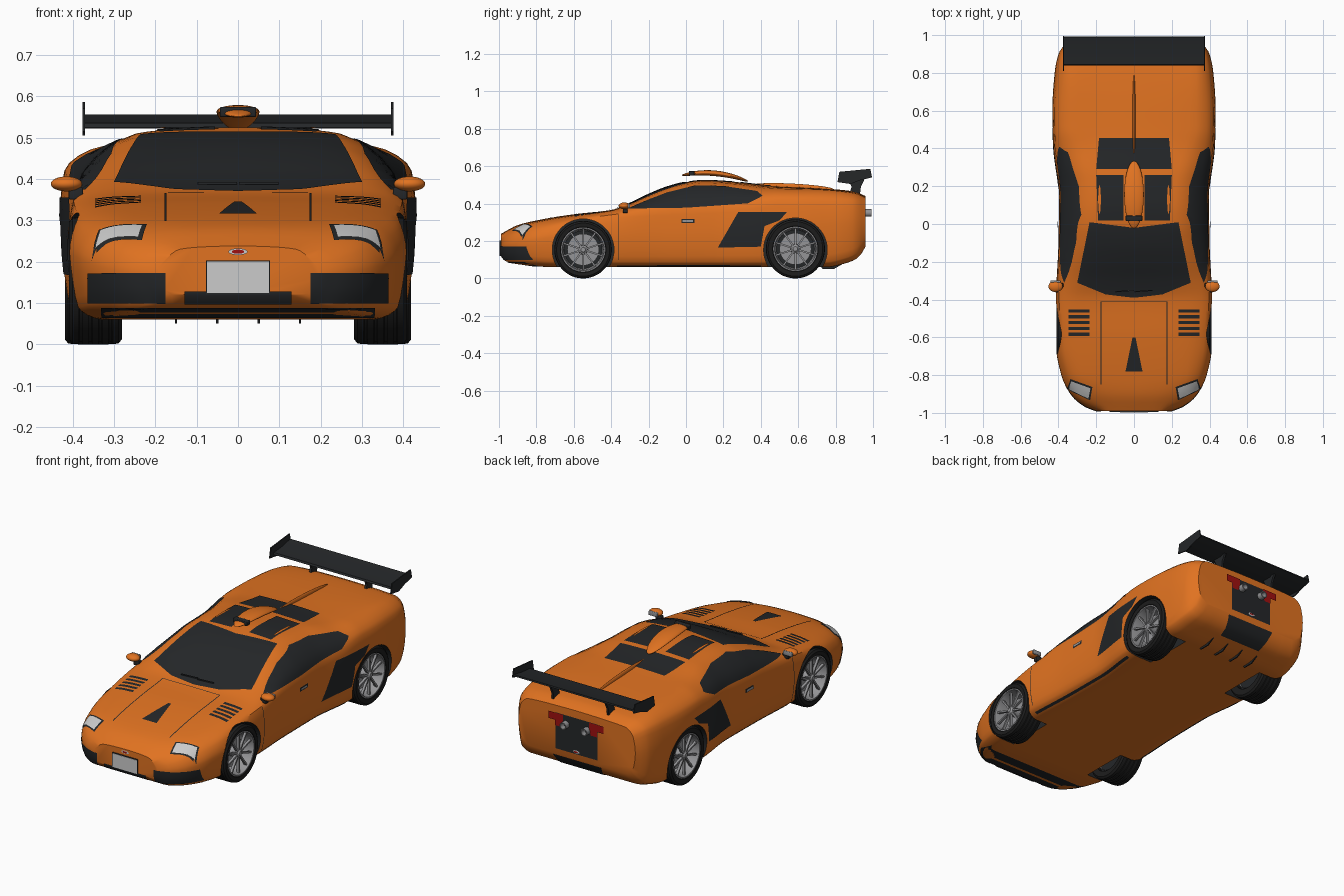
import bpy, bmesh, math
from mathutils import Vector, Matrix
from mathutils.bvhtree import BVHTree

if "Cube" in bpy.data.objects:
    bpy.data.objects.remove(bpy.data.objects["Cube"])


def material(name, r, g, b):
    m = bpy.data.materials.new(name)
    m.diffuse_color = (r, g, b, 1)
    m.use_nodes = True
    m.node_tree.nodes["Principled BSDF"].inputs["Base Color"].default_value = m.diffuse_color
    return m


ORANGE = material("orange_paint", 0.75, 0.17, 0.015)
BLACK = material("black_trim", 0.018, 0.02, 0.022)
TYRE = material("tyre_rubber", 0.012, 0.012, 0.012)
METAL = material("grey_metal", 0.3, 0.3, 0.31)
WHITE = material("white", 0.7, 0.7, 0.7)
RED = material("red_lens", 0.35, 0.005, 0.005)


def finish(name, bm, mat, angle=35, recalc=True):
    if recalc:
        bmesh.ops.recalc_face_normals(bm, faces=bm.faces)
    me = bpy.data.meshes.new(name)
    bm.to_mesh(me)
    bm.free()
    ob = bpy.data.objects.new(name, me)
    bpy.context.collection.objects.link(ob)
    me.materials.append(mat)
    smooth(ob, angle)
    return ob


def smooth(ob, angle):
    bpy.ops.object.select_all(action='DESELECT')
    ob.select_set(True)
    bpy.context.view_layer.objects.active = ob
    bpy.ops.object.shade_smooth_by_angle(angle=math.radians(angle))


def spline(keys):
    """Monotone cubic through (t, value) keys."""
    t, v = zip(*keys)
    d = [(v[i+1]-v[i])/(t[i+1]-t[i]) for i in range(len(t)-1)]
    m = [d[0]] + [2*a*b/(a+b) if a*b > 0 else 0 for a, b in zip(d, d[1:])] + [d[-1]]

    def f(x):
        i = max(k for k in range(len(d)) if k == 0 or t[k] <= x)
        h = t[i+1]-t[i]
        s = (x-t[i])/h
        return ((2*s**3-3*s*s+1)*v[i] + (s**3-2*s*s+s)*h*m[i]
                + (3*s*s-2*s**3)*v[i+1] + (s**3-s*s)*h*m[i+1])
    return f


# body profiles along y
width = spline([(-.99, .2), (-.96, .27), (-.9, .335), (-.8, .385), (-.65, .412), (-.4, .413), (-.1, .4),
                (.15, .397), (.4, .425), (.6, .433), (.8, .42), (.9, .4), (.96, .36)])
bottom = spline([(-.99, .12), (-.96, .09), (-.85, .07), (-.7, .06), (.75, .06), (.85, .08), (.92, .11), (.96, .17)])
middle = spline([(-.99, .17), (-.7, .22), (0, .24), (.96, .3)])
belt_w = spline([(-.99, .9), (-.7, .93), (-.4, .96), (-.1, .985), (.3, .98), (.6, .97), (.96, .96)])
belt_z = spline([(-.99, .2), (-.9, .245), (-.7, .29), (-.4, .34), (-.2, .36), (.1, .375), (.3, .39),
                 (.5, .42), (.9, .41), (.96, .39)])
roof_w = spline([(-.99, .14), (-.8, .28), (-.4, .3), (-.3, .29), (-.15, .27), (0, .245), (.2, .25),
                 (.35, .28), (.5, .33), (.8, .33), (.96, .3)])
roof_z = spline([(-.99, .23), (-.9, .272), (-.8, .3), (-.6, .335), (-.4, .363), (-.3, .395), (-.2, .437),
                 (-.1, .475), (0, .503), (.1, .51), (.25, .505), (.45, .48), (.7, .475), (.9, .455), (.96, .43)])
top_z = spline([(-.99, .238), (-.9, .285), (-.8, .31), (-.6, .343), (-.4, .366), (-.3, .402), (-.2, .45),
                (-.1, .49), (0, .515), (.1, .525), (.25, .517), (.45, .495), (.7, .483), (.9, .465), (.96, .44)])


def section(y):
    w, b, xr, zr, zt = width(y), bottom(y), roof_w(y), roof_z(y), top_z(y)
    p = [(-.8*w, b), (0, b), (.8*w, b), (.95*w, b+.03), (w, middle(y)), (belt_w(y)*w, belt_z(y)),
         (xr, zr), (.55*xr, zr+.75*(zt-zr)), (0, zt), (-.55*xr, zr+.75*(zt-zr))]
    t = [0]
    for a, c in zip(p, p[1:]):
        t.append(t[-1] + math.dist(a, c))
    fx, fz = spline([(k, q[0]) for k, q in zip(t, p)]), spline([(k, q[1]) for k, q in zip(t, p)])
    half = [(fx(s), fz(s)) for i in range(1, 8) for s in [t[i]+(t[i+1]-t[i])*j/4 for j in range(4)]] + [(0, zt)]
    return half + [(-x, z) for x, z in half[-2:0:-1]]


# body loft
bm = bmesh.new()
N = 84
rings = [[bm.verts.new((x, y, z)) for x, z in section(y)] for y in [-.99+1.95*i/N for i in range(N+1)]]
for a, b in zip(rings, rings[1:]):
    for i in range(len(a)):
        j = (i+1) % len(a)
        bm.faces.new((a[i], a[j], b[j], b[i]))
bm.faces.new(rings[0])
bm.faces.new(rings[-1])
bmesh.ops.recalc_face_normals(bm, faces=bm.faces)
skin = BVHTree.FromBMesh(bm)
body = finish("body", bm, ORANGE)

# wheel arches cut from the body
for y, r in ((-.55, .165), (.585, .17)):
    for s in (1, -1):
        bm = bmesh.new()
        bmesh.ops.create_cone(bm, cap_ends=True, segments=48, radius1=r, radius2=r, depth=.3,
                              matrix=Matrix.Translation((s*.405, y, .153)) @ Matrix.Rotation(math.pi/2, 4, 'Y'))
        cutter = finish("arch_cutter", bm, BLACK)
        cutter.hide_render = True
        mod = body.modifiers.new("arch", 'BOOLEAN')
        mod.operation, mod.solver, mod.object = 'DIFFERENCE', 'EXACT', cutter
        mod.material_mode = 'TRANSFER'
        bpy.context.view_layer.objects.active = body
        bpy.ops.object.modifier_apply(modifier="arch")
        bpy.data.objects.remove(cutter)
smooth(body, 35)

VIEWS = {'top': (lambda a, b: (a, b, 2), (0, 0, -1)), 'front': (lambda a, b: (a, -2, b), (0, 1, 0)),
         'back': (lambda a, b: (a, 2, b), (0, -1, 0)), 'side': (lambda a, b: (2, a, b), (-1, 0, 0))}


def panel(name, pts, view, mat, mirror=False, off=.003, step=.02):
    """Flat outline gridded and laid onto the body skin."""
    place, d = VIEWS[view]
    d = Vector(d)
    for s in ((1, -1) if mirror else (1,)):
        bm = bmesh.new()
        bm.faces.new([bm.verts.new(place(*p)) for p in pts])
        for ax in range(3):
            lo, hi = min(v.co[ax] for v in bm.verts), max(v.co[ax] for v in bm.verts)
            for k in range(1, int((hi-lo)/step)+1):
                co, no = Vector(), Vector()
                co[ax], no[ax] = lo+k*step-1e-4, 1
                bmesh.ops.bisect_plane(bm, geom=bm.verts[:]+bm.edges[:]+bm.faces[:], plane_co=co, plane_no=no)
        for v in bm.verts[:]:
            hit, n, _, _ = skin.ray_cast(v.co, d)
            if hit is None:
                bm.verts.remove(v)
            else:
                v.co = hit + n*off
        bm.normal_update()
        bmesh.ops.reverse_faces(bm, faces=[f for f in bm.faces if f.normal.dot(d) > 0])
        if s < 0:
            bmesh.ops.scale(bm, vec=(-1, 1, 1), verts=bm.verts)
            bmesh.ops.reverse_faces(bm, faces=bm.faces)
        finish(name, bm, mat, recalc=False)


def rect(a0, a1, b0, b1):
    return [(a0, b0), (a1, b0), (a1, b1), (a0, b1)]


def oval(a, b, ra, rb):
    return [(a+ra*math.cos(k*math.pi/12), b+rb*math.sin(k*math.pi/12)) for k in range(24)]


# glass and roof panels
panel("windscreen", [(-.3, -.31), (-.15, -.372), (0, -.39), (.15, -.372), (.3, -.31), (.235, .01), (0, -.02),
                     (-.235, .01)], 'top', BLACK)
panel("side_window", [(-.31, .372), (0, .377), (.33, .4), (.41, .44), (.38, .465), (.2, .492), (.05, .495),
                      (-.1, .458), (-.2, .42)], 'side', BLACK, True)
panel("engine_cover_glass", [(-.2, .29), (.2, .29), (.185, .455), (-.185, .455)], 'top', BLACK)
panel("roof_panel", [(.055, .02), (.19, .02), (.2, .26), (.055, .26)], 'top', BLACK, True)
panel("roof_rib", oval(.182, .13, .007, .075), 'top', ORANGE, True, .007)
# bonnet details
panel("bonnet_seam", rect(.173, .178, -.85, -.41), 'top', BLACK, True)
panel("bonnet_rear_seam", rect(-.178, .178, -.413, -.409), 'top', BLACK)
panel("bonnet_vent", [(-.008, -.6), (-.045, -.78), (.045, -.78), (.008, -.6)], 'top', BLACK)
for i in range(5):
    panel("bonnet_louvre", rect(.235, .345, -.592+.031*i, -.575+.031*i), 'top', BLACK, True)
panel("headlight_frame", [(.335, -.82), (.22, -.862), (.232, -.932), (.352, -.874)], 'top', BLACK, True)
panel("headlight", [(.33, -.83), (.23, -.868), (.24, -.922), (.342, -.872)], 'top', WHITE, True, .006)
# nose
panel("corner_grille", rect(.175, .362, .1, .172), 'front', BLACK, True)
panel("centre_grille", rect(-.13, .13, .1, .128), 'front', BLACK, False, .005)
panel("front_lip", rect(-.33, .33, .066, .09), 'front', BLACK)
panel("front_badge", oval(0, .224, .023, .008), 'front', WHITE, False, .004)
panel("front_badge_centre", oval(0, .224, .015, .005), 'front', RED, False, .006)
# sides
panel("side_intake", [(.17, .165), (.4, .17), (.42, .28), (.5, .31), (.54, .355), (.28, .355)], 'side', BLACK, True)
panel("door_seam", rect(-.362, -.358, .1, .34), 'side', BLACK, True)
panel("sill_trim", rect(-.37, .4, .066, .073), 'side', BLACK, True)
panel("door_handle_frame", rect(-.025, .045, .297, .318), 'side', BLACK, True)
panel("door_handle", rect(-.018, .038, .302, .313), 'side', METAL, True, .007)
# tail
panel("tail_panel", rect(-.13, .13, .2, .4), 'back', BLACK)
panel("tail_light", [(.08, .36), (.09, .33), (.13, .33), (.13, .36), (.17, .36), (.17, .4), (.08, .4)],
      'back', RED, True, .007)
panel("diffuser_panel", [(-.13, .085), (.13, .085), (.15, .165), (-.15, .165)], 'back', BLACK)
panel("rear_badge", oval(0, .215, .02, .008), 'back', WHITE, False, .007)
panel("rear_badge_centre", oval(0, .215, .013, .005), 'back', RED, False, .01)


def box(name, c, size, mat, bevel=0, rot=0, axis='X'):
    bm = bmesh.new()
    bmesh.ops.create_cube(bm, size=1, matrix=Matrix.Translation(c) @ Matrix.Rotation(rot, 4, axis)
                          @ Matrix.Diagonal((*size, 1)))
    if bevel:
        bmesh.ops.bevel(bm, geom=bm.edges[:], offset=bevel, segments=3, affect='EDGES', profile=.5)
    return finish(name, bm, mat)


def plate(name, pts, x, thick, mat):
    """(y, z) outline extruded along x."""
    bm = bmesh.new()
    f = bm.faces.new([bm.verts.new((x-thick/2, *p)) for p in pts])
    g = bmesh.ops.extrude_face_region(bm, geom=[f])['geom']
    bmesh.ops.translate(bm, vec=(thick, 0, 0), verts=[v for v in g if isinstance(v, bmesh.types.BMVert)])
    return finish(name, bm, mat)


def ellipsoid(name, c, r, mat, bend=lambda y: 0):
    bm = bmesh.new()
    bmesh.ops.create_uvsphere(bm, u_segments=32, v_segments=20, radius=1)
    for v in bm.verts:
        y = v.co.y*r[1]
        v.co = Vector(c) + Vector((v.co.x*r[0], y, v.co.z*r[2] + bend(y)))
    return finish(name, bm, mat, 60)


# number plate, roof scoop, spine, wipers
box("number_plate", (0, -.994, .162), (.15, .008, .076), WHITE)
box("number_plate_frame", (0, -.992, .162), (.156, .008, .082), BLACK)
ellipsoid("roof_scoop", (0, .155, .562), (.052, .178, .015), ORANGE, lambda y: -.09*y-.85*y*y)
box("scoop_mouth", (0, .03, .562), (.088, .03, .024), BLACK, .004)
ellipsoid("engine_spine", (0, .57, .487), (.008, .22, .02), ORANGE, lambda y: -.05*y)
for x in (-.05, .05):
    box("wiper", (x, -.355, .39), (.095, .006, .006), BLACK, 0, .08, 'Z')

# rear wing
plate("wing_blade", [(.84, .525), (.845, .535), (.92, .542), (.99, .556), (.992, .548), (.92, .522)], 0, .74, BLACK)
for s in (1, -1):
    plate("wing_endplate", [(.81, .515), (.82, .57), (.985, .586), (.995, .54), (.93, .525), (.88, .505)],
          s*.373, .006, BLACK)
    plate("wing_support", [(.875, .455), (.93, .45), (.935, .49), (.955, .53), (.865, .53), (.885, .49)],
          s*.17, .012, BLACK)
    # mirrors
    ellipsoid("mirror_shell", (s*.415, -.33, .388), (.038, .03, .018), ORANGE)
    box("mirror_glass", (s*.415, -.305, .388), (.055, .012, .024), METAL, .004)
    box("mirror_stalk", (s*.392, -.325, .365), (.035, .025, .03), BLACK, .004)
    for x in (.05, .15):
        plate("diffuser_fin", [(.72, .065), (.73, .05), (.79, .05), (.86, .09)], s*x, .006, BLACK)


def lathe(name, c, s, profile, mat, seg=48):
    """(radius, x) profile spun around the axle."""
    bm = bmesh.new()
    loops = [[bm.verts.new((c[0]+s*x, c[1]+r*math.cos(a), c[2]+r*math.sin(a))) for r, x in profile]
             for a in [2*math.pi*k/seg for k in range(seg)]]
    for k in range(seg):
        a, b = loops[k], loops[(k+1) % seg]
        for i in range(len(profile)-1):
            bm.faces.new((a[i], a[i+1], b[i+1], b[i]))
    bmesh.ops.remove_doubles(bm, verts=bm.verts, dist=1e-5)
    return finish(name, bm, mat)


# wheels
for y, R, cx in ((-.55, .154, .345), (.585, .158, .355)):
    for s in (1, -1):
        c = (s*cx, y, R)
        tread = [(R-d, x) for g in (-.036, -.012, .012, .036)
                 for d, x in ((0, g-.004), (.005, g-.003), (.005, g+.003), (0, g+.004))]
        lathe("tyre", c, s, [(.11, -.06), (R-.012, -.064), (R-.002, -.056)] + tread
              + [(R-.002, .056), (R-.012, .064), (.122, .062), (.116, .055), (.11, -.06)], TYRE)
        lathe("rim", c, s, [(.12, .05), (.119, .06), (.112, .06), (.106, .03), (.1, -.05)], METAL)
        lathe("brake_disc", c, s, [(0, .0), (.085, .0), (.085, -.012), (0, -.012)], METAL)
        lathe("wheel_back", c, s, [(0, -.03), (.112, -.03)], BLACK)
        lathe("hub", c, s, [(0, .056), (.012, .056), (.016, .05), (.024, .046), (.026, .0)], METAL, 24)
        bm = bmesh.new()
        for k in range(10):
            bmesh.ops.create_cube(bm, size=1, matrix=Matrix.Translation(c) @ Matrix.Rotation(k*math.pi/5, 4, 'X')
                                  @ Matrix.Translation((s*.042, 0, .066)) @ Matrix.Diagonal((.014, .009, .092, 1)))
        finish("spokes", bm, METAL)

# exhausts
for s in (1, -1):
    bm = bmesh.new()
    tube = lathe("exhaust", (0, 0, 0), 1, [(.015, .93), (.02, .93), (.02, .993), (.015, .993), (.015, .93)], METAL, 24)
    tube.data.transform(Matrix.Translation((s*.065, 0, .35)) @ Matrix.Rotation(math.pi/2, 4, 'Z'))
